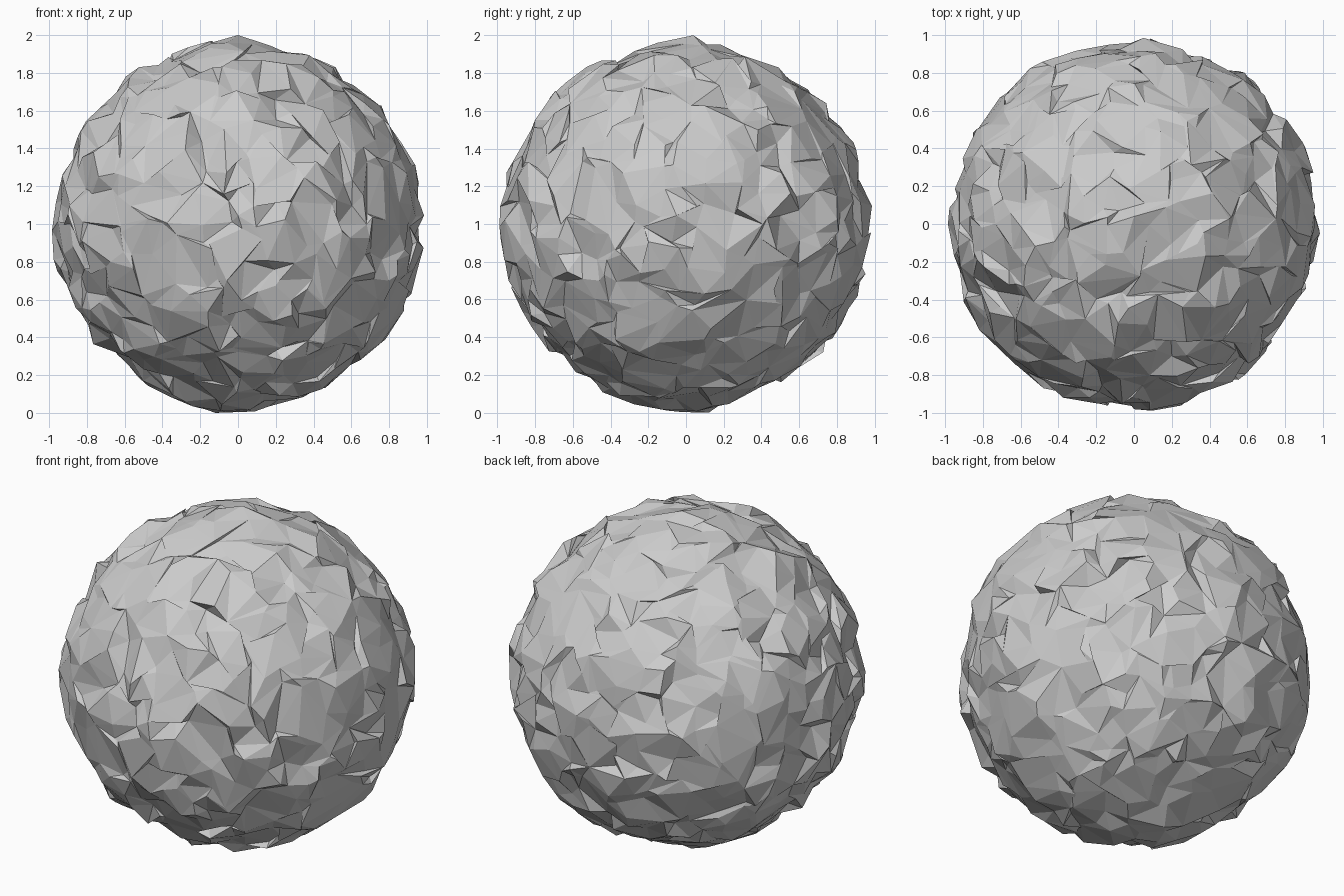
import bpy, bmesh, random
from mathutils import Vector

random.seed(11)
if "Cube" in bpy.data.objects:
    bpy.data.objects.remove(bpy.data.objects["Cube"], do_unlink=True)


def random_direction():
    while True:
        v = Vector([random.gauss(0, 1) for _ in range(3)])
        if v.length > 0.01:
            return v.normalized()


# Flat panels of the crumpled sheet: (direction, normal, distance, weight, long axis)
panels = []


def add_panel(direction, tilt, distance, weight):
    d = Vector(direction).normalized()
    normal = (d + random_direction() * tilt).normalized()
    panels.append((d, normal, distance, weight, d.cross(random_direction()).normalized()))


# Large calm panels
for direction in [(-0.35, -0.9, -0.25), (0.1, -0.88, 0.4), (0.9, -0.35, 0.05),
                  (0.6, 0, 0.75), (0.85, 0.35, -0.35), (-0.3, -0.1, 0.95),
                  (0.05, 0.6, 0.75), (-0.75, 0.6, 0.1), (0.3, 0.9, -0.2)]:
    add_panel(direction, 0.07, 0.95, 0.006)

# Smaller tilted panels filling the gaps
for _ in range(2000):
    d = random_direction()
    if len(panels) < 160 and all((d - p[0]).length > 0.16 + 8 * p[3] for p in panels):
        add_panel(d, random.uniform(0.12, 0.42), random.uniform(0.935, 0.97), 0)


def nearest_panel(d):
    """Return the panel owning a direction and its lead over the runner-up."""
    scores = []
    for i, (centre, _, _, weight, axis) in enumerate(panels):
        score = d.dot(centre) + weight + 0.25 * d.dot(axis) ** 2 * (d.dot(centre) > 0.9)
        scores.append((score, i))
    scores.sort(reverse=True)
    return panels[scores[0][1]], scores[0][0] - scores[1][0]


# Outermost creased tips: top, bottom, sides, front and back
tips = [Vector(t) for t in [(0, 0.04, 1.005), (-0.12, 0.12, -0.995), (0.985, -0.05, 0.05),
                            (-0.985, 0, -0.03), (0, -0.98, 0.05), (0.05, 0.985, 0.1)]]

# Scatter points, dense along the folds and sparse inside panels
points = []
for d in [t.normalized() for t in tips] + [random_direction() for _ in range(6000)]:
    panel, lead = nearest_panel(d)
    spacing = 0.07 + 1.9 * min(lead, 0.06)
    if all((d - q).length_squared > spacing * spacing for q, _, _ in points):
        points.append((d, panel, lead))

# Skin the points, then push each one onto its panel with a little crease
bm = bmesh.new()
verts = [bm.verts.new(d) for d, _, _ in points]
bmesh.ops.convex_hull(bm, input=verts)
for v, (d, panel, lead) in zip(verts, points):
    centre, normal, distance, _, _ = panel
    radius = distance * normal.dot(centre) / max(normal.dot(d), 0.5)
    radius += random.uniform(-0.02, 0.02)
    slide = random_direction() * (0.065 if lead < 0.03 else 0.03)
    slide -= d * slide.dot(d)
    v.co = (d + slide).normalized() * min(max(radius, 0.89), 0.993)
for v, tip in zip(verts, tips):
    v.co = tip
bmesh.ops.recalc_face_normals(bm, faces=bm.faces)

# Rest the bottom tip on the ground
bmesh.ops.translate(bm, verts=bm.verts, vec=(0, 0, -min(v.co.z for v in bm.verts)))

mesh = bpy.data.meshes.new("crumpled_ball")
bm.to_mesh(mesh)
bm.free()
ball = bpy.data.objects.new("crumpled_ball", mesh)
bpy.context.scene.collection.objects.link(ball)

# Plain grey paper
paper = bpy.data.materials.new("grey_paper")
paper.use_nodes = True
colour = (0.6, 0.6, 0.6, 1)
paper.diffuse_color = colour
paper.node_tree.nodes["Principled BSDF"].inputs["Base Color"].default_value = colour
mesh.materials.append(paper)
